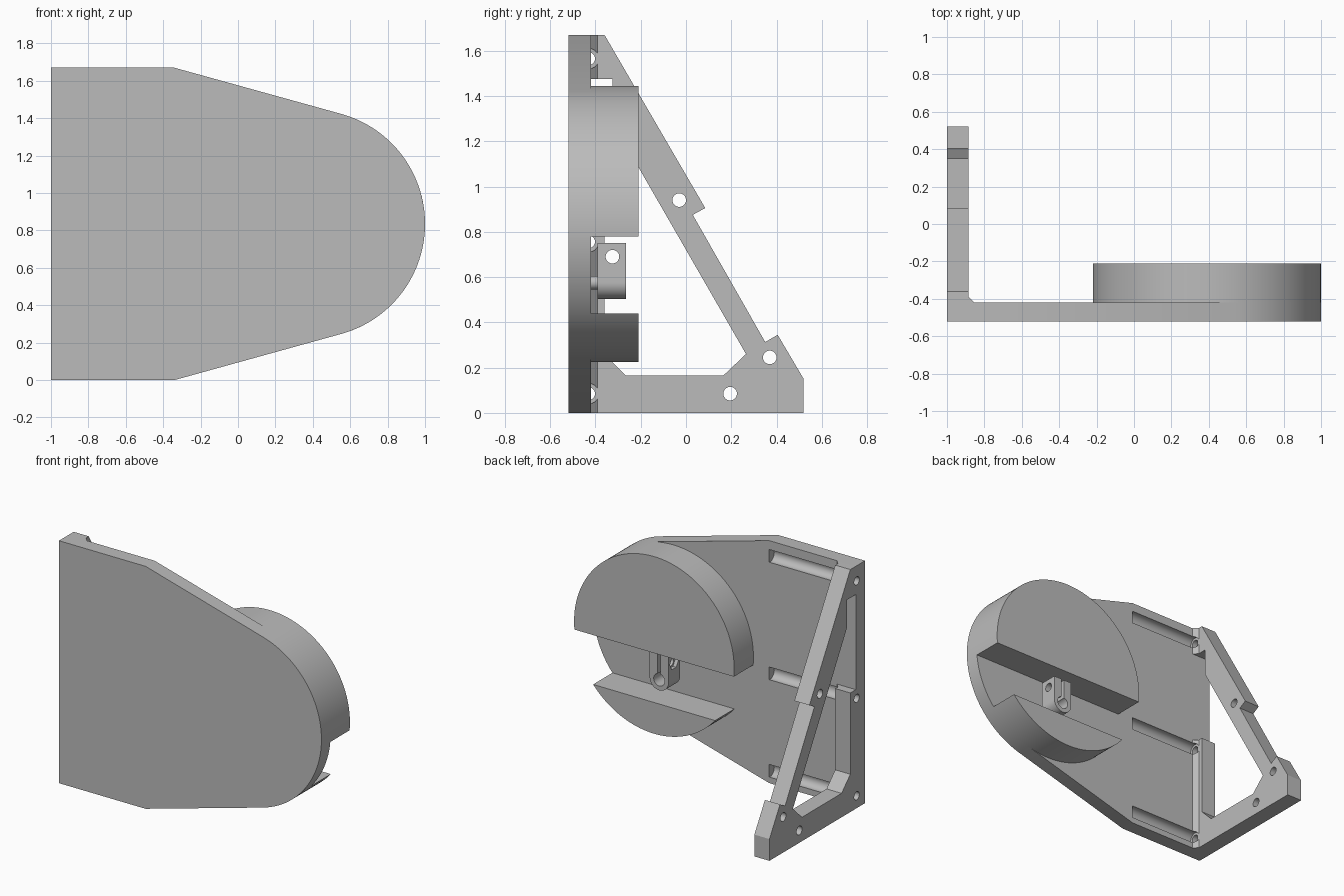
import bpy, bmesh, math
from mathutils import Vector

if "Cube" in bpy.data.objects:
    bpy.data.objects.remove(bpy.data.objects["Cube"], do_unlink=True)

grey = bpy.data.materials.new("plain grey")
grey.use_nodes = True
grey.diffuse_color = (0.5, 0.5, 0.5, 1)
grey.node_tree.nodes["Principled BSDF"].inputs["Base Color"].default_value = (0.5, 0.5, 0.5, 1)


def prism(name, outline, axis, start, end):
    """Extrude a 2D outline along an axis: X takes (y, z), Y takes (x, z), Z takes (x, y)."""
    place = {"X": lambda u, v, t: (t, u, v),
             "Y": lambda u, v, t: (u, t, v),
             "Z": lambda u, v, t: (u, v, t)}[axis]
    bm = bmesh.new()
    face = bm.faces.new([bm.verts.new(place(u, v, start)) for u, v in outline])
    top = bmesh.ops.extrude_face_region(bm, geom=[face], use_keep_orig=True)
    moved = [g for g in top["geom"] if isinstance(g, bmesh.types.BMVert)]
    bmesh.ops.translate(bm, verts=moved, vec=Vector(place(0, 0, end - start)))
    bmesh.ops.recalc_face_normals(bm, faces=bm.faces)
    mesh = bpy.data.meshes.new(name)
    bm.to_mesh(mesh)
    bm.free()
    mesh.materials.append(grey)
    obj = bpy.data.objects.new(name, mesh)
    bpy.context.collection.objects.link(obj)
    return obj


def arc(centre, radius, start, end, steps=48):
    angles = [math.radians(start + (end - start) * i / steps) for i in range(steps + 1)]
    return [(centre[0] + radius * math.cos(a), centre[1] + radius * math.sin(a)) for a in angles]


def circle(centre, radius, sides=32):
    return arc(centre, radius, 0, 360, sides)[:-1]


def activate(obj):
    bpy.ops.object.select_all(action="DESELECT")
    obj.select_set(True)
    bpy.context.view_layer.objects.active = obj


def cut(obj, cutters):
    activate(obj)
    for cutter in cutters:
        mod = obj.modifiers.new("cut", "BOOLEAN")
        mod.operation, mod.solver, mod.object = "DIFFERENCE", "EXACT", cutter
        bpy.ops.object.modifier_apply(modifier=mod.name)


FRONT, FACE, BACK = -0.52, -0.42, -0.21
WALL, WEB = -1.0, -0.885
HUB, RADIUS = (0.39, 0.835), 0.61
SCREWS = (0.085, 0.756, 1.565)

# Tapered plate with a round end
plate = prism("base_plate", [(WALL, 0), (-0.34, 0)] + arc(HUB, RADIUS, -74.5, 74.5, 72)
              + [(-0.34, 1.67), (WALL, 1.67)], "Y", FRONT, FACE)

# Two raised disc segments with a straight gap between them
bosses = []
for name, level, side in (("upper_boss", 0.78, 1), ("lower_boss", 0.44, -1)):
    tilt = math.degrees(math.asin((level - HUB[1]) / RADIUS))
    ends = (tilt, 180 - tilt) if side > 0 else (-180 - tilt, tilt)
    bosses.append(prism(name, arc(HUB, RADIUS, *ends, 80), "Y", FACE, BACK))

# Triangular side bracket
bracket = prism("side_bracket", [
    (FACE, 0), (0.52, 0), (0.52, 0.15), (0.405, 0.345), (0.35, 0.313),
    (0.03, 0.875), (0.085, 0.905), (-0.36, 1.67), (FACE, 1.67),
    (FACE, 1.475), (-0.325, 1.475), (-0.325, 1.285), (0.265, 0.26),
    (0.165, 0.165), (-0.265, 0.165), (-0.36, 0.26), (-0.36, 0.82), (FACE, 0.82)],
    "X", WALL, WEB)

# Chamfer strips between bracket and plate
strips = [prism(name, [(WEB, FACE), (-0.855, FACE), (WEB, -0.39)], "Z", low, high)
          for name, low, high in (("lower_chamfer", 0, 0.82), ("upper_chamfer", 1.475, 1.67))]

# Split clamp on a short neck
CLAMP, HALF = (0.39, 0.575), 0.072
clamp = prism("split_clamp", arc(CLAMP, HALF, 180, 360)
              + [(CLAMP[0] + HALF, 0.75), (CLAMP[0] - HALF, 0.75)], "Y", -0.39, -0.265)
neck = prism("clamp_neck", circle(CLAMP, 0.03), "Y", FACE, -0.39)

# Cutters: screw holes, screw channels, bracket holes, clamp openings
holes = [prism("screw_cutter", circle((-0.43, z), 0.028), "X", -1.1, -0.8) for z in SCREWS]
channels = [prism("channel_cutter", circle((-0.43, z), 0.045), "X", WEB, -0.34) for z in SCREWS]
web_holes = [prism("web_cutter", circle(c, 0.03), "X", -1.1, -0.8)
             for c in ((-0.03, 0.94), (0.37, 0.245), (0.195, 0.085))]
x, z = CLAMP
clamp_cutters = [
    prism("bore_cutter", circle(CLAMP, 0.042), "Y", -0.38, -0.2),
    prism("slit_cutter", [(x - 0.012, z), (x + 0.012, z), (x + 0.012, 0.8), (x - 0.012, 0.8)],
          "Y", -0.45, -0.2),
    prism("bolt_cutter", circle((-0.325, 0.69), 0.03), "X", 0.2, 0.6),
    prism("nut_cutter", circle((-0.325, 0.69), 0.047, 6), "X", 0.2, 0.343)]

cut(plate, holes + channels)
cut(bracket, holes + web_holes)
cut(strips[0], channels[:2])
cut(strips[1], channels[2:])
cut(clamp, clamp_cutters)
for cutter in holes + channels + web_holes + clamp_cutters:
    bpy.data.objects.remove(cutter, do_unlink=True)

# Smooth curved walls, keep edges sharp
for obj in [plate, bracket, clamp, neck] + bosses + strips:
    activate(obj)
    bpy.ops.object.shade_smooth_by_angle(angle=math.radians(30))
